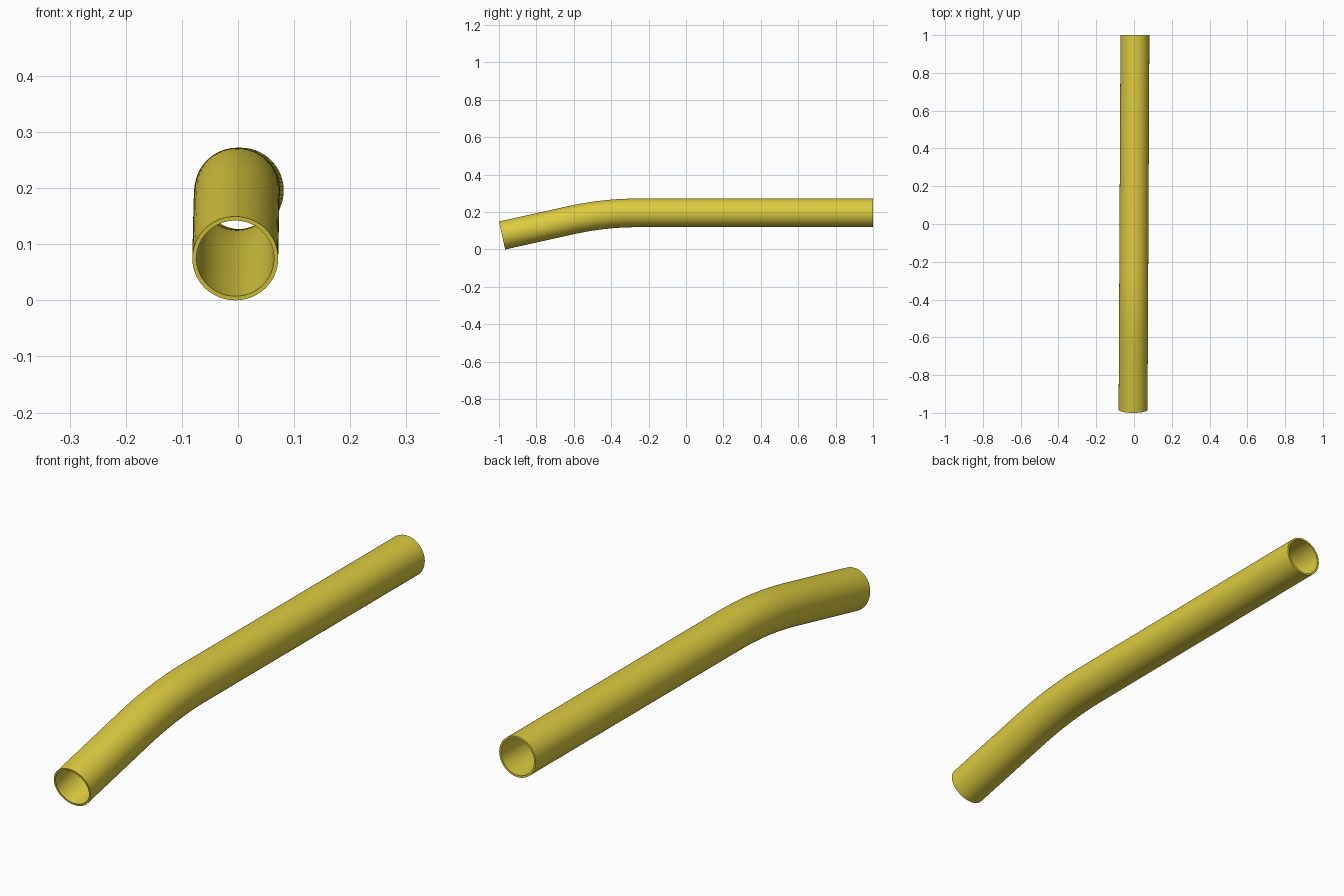
import bpy, bmesh
from math import sin, cos, tan, pi, radians
from mathutils import Vector

if "Cube" in bpy.data.objects:
    bpy.data.objects.remove(bpy.data.objects["Cube"])

R_OUT, R_IN, SIDES = 0.0765, 0.069, 64
ANGLE, TANGENT = radians(12.5), 0.18
Z_HIGH, Z_LOW = 0.1955, R_OUT * cos(ANGLE)
Y_END = -1 + R_OUT * sin(ANGLE)
corner = Y_END + (Z_HIGH - Z_LOW) / tan(ANGLE)
bend_r = TANGENT / tan(ANGLE / 2)

# Centre line as (y, z, slope): straight run, arc bend, drooping end
path = [(1.0, Z_HIGH, 0.0)]
STEPS = 16
for i in range(STEPS + 1):
    a = ANGLE * i / STEPS
    path.append((corner + TANGENT - bend_r * sin(a), Z_HIGH - bend_r * (1 - cos(a)), a))
path.append((Y_END, Z_LOW, ANGLE))

bm = bmesh.new()


def ring(y, z, a, r):
    up = Vector((0, -sin(a), cos(a)))
    centre = Vector((0.005 * y, y, z))  # slight sideways drift
    return [bm.verts.new(centre + Vector((r * cos(t), 0, 0)) + up * (r * sin(t)))
            for t in (2 * pi * k / SIDES for k in range(SIDES))]


# Outer wall out, inner wall back; closing the loop makes both rims
rings = [ring(*p, R_OUT) for p in path] + [ring(*p, R_IN) for p in reversed(path)]
for i, a in enumerate(rings):
    b = rings[(i + 1) % len(rings)]
    for k in range(SIDES):
        n = (k + 1) % SIDES
        bm.faces.new((a[k], a[n], b[n], b[k]))
bmesh.ops.recalc_face_normals(bm, faces=bm.faces)

mesh = bpy.data.meshes.new("bent_pipe")
bm.to_mesh(mesh)
bm.free()
pipe = bpy.data.objects.new("bent_pipe", mesh)
bpy.context.collection.objects.link(pipe)

# Yellow finish and smooth walls with crisp rims
mat = bpy.data.materials.new("yellow")
mat.diffuse_color = (0.72, 0.6, 0.05, 1)
mat.use_nodes = True
mat.node_tree.nodes["Principled BSDF"].inputs["Base Color"].default_value = mat.diffuse_color
mesh.materials.append(mat)
bpy.context.view_layer.objects.active = pipe
pipe.select_set(True)
bpy.ops.object.shade_smooth_by_angle(angle=radians(30))
